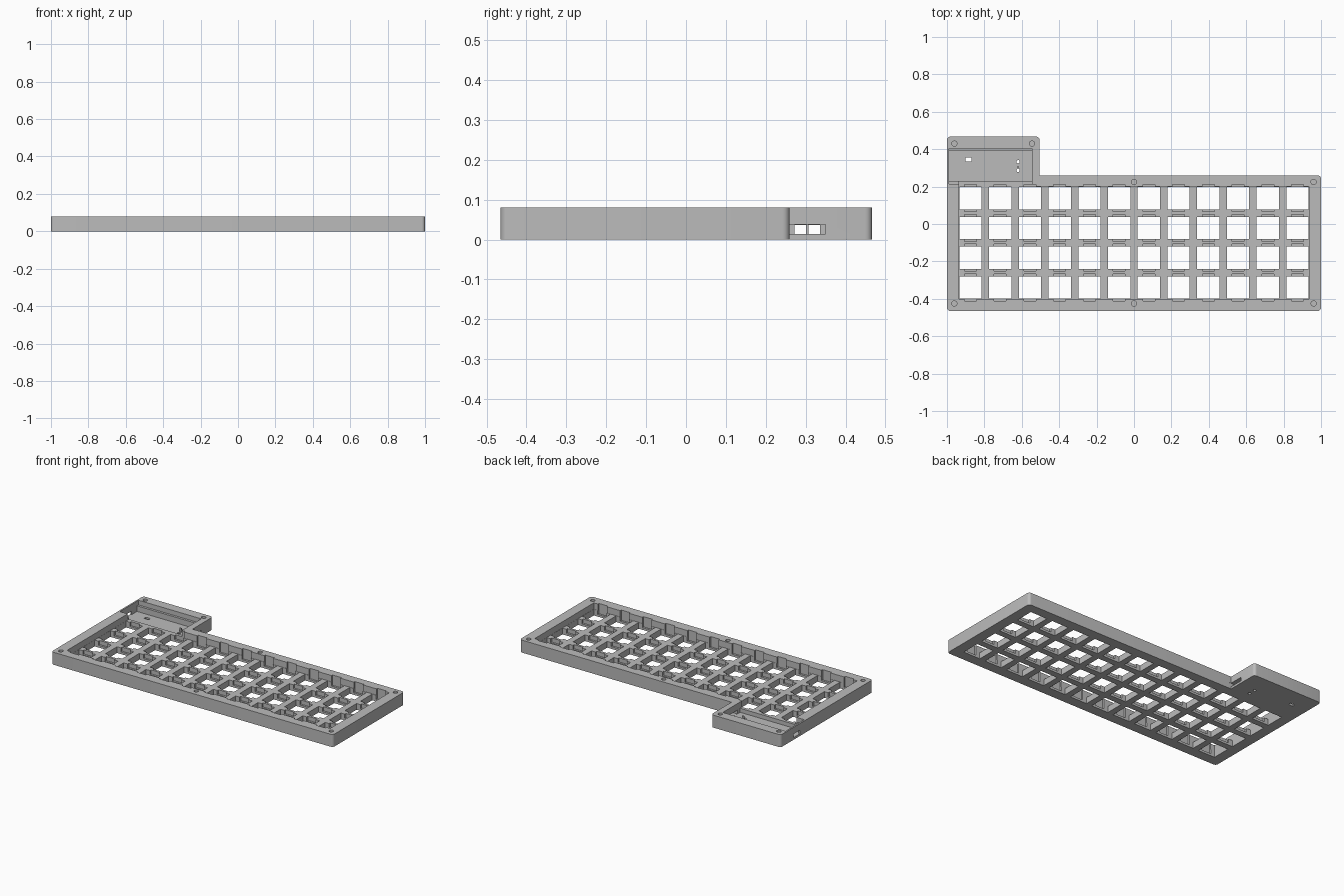
import bpy, bmesh, math
from mathutils import Matrix, Vector

cube = bpy.data.objects.get("Cube")
if cube:
    bpy.data.objects.remove(cube, do_unlink=True)

TOP = 0.08        # rim height
RIB = 0.04        # height of the ribs between the keys
PLATE = 0.014     # thin key plate
PITCH, KEY = 0.159, 0.119
COLS = [PITCH * (i - 5.5) for i in range(12)]
ROWS = [-0.339 + PITCH * j for j in range(4)]

grey = bpy.data.materials.new("plain grey")
grey.use_nodes = True
grey.diffuse_color = (0.5, 0.5, 0.5, 1)
grey.node_tree.nodes["Principled BSDF"].inputs["Base Color"].default_value = (0.5, 0.5, 0.5, 1)


def finish(name, bm):
    bmesh.ops.recalc_face_normals(bm, faces=bm.faces)
    mesh = bpy.data.meshes.new(name)
    bm.to_mesh(mesh)
    bm.free()
    mesh.materials.append(grey)
    obj = bpy.data.objects.new(name, mesh)
    bpy.context.collection.objects.link(obj)
    return obj


def box(bm, x0, x1, y0, y1, z0, z1):
    place = Matrix.Translation(((x0 + x1) / 2, (y0 + y1) / 2, (z0 + z1) / 2))
    bmesh.ops.create_cube(bm, size=1, matrix=place @ Matrix.Diagonal((x1 - x0, y1 - y0, z1 - z0, 1)))


def rod(bm, x, y, r, z0, z1):
    bmesh.ops.create_cone(bm, cap_ends=True, segments=20, radius1=r, radius2=r, depth=z1 - z0,
                          matrix=Matrix.Translation((x, y, (z0 + z1) / 2)))


def carve(target, bm):
    cutter = finish("cutter", bm)
    cutter.hide_render = True
    mod = target.modifiers.new("carve", 'BOOLEAN')
    mod.operation, mod.solver, mod.object = 'DIFFERENCE', 'EXACT', cutter
    bpy.context.view_layer.objects.active = target
    bpy.ops.object.modifier_apply(modifier=mod.name)
    bpy.data.objects.remove(cutter, do_unlink=True)


# Case body: L-shaped outline with rounded outer corners
outline = [(-1, -0.465), (1, -0.465), (1, 0.26), (-0.505, 0.26), (-0.505, 0.467), (-1, 0.467)]
bm = bmesh.new()
base = bm.faces.new([bm.verts.new((x, y, 0)) for x, y in outline])
side = bmesh.ops.extrude_face_region(bm, geom=[base])
bmesh.ops.translate(bm, vec=(0, 0, TOP), verts=[v for v in side["geom"] if isinstance(v, bmesh.types.BMVert)])
corner = Vector((-0.505, 0.26))
posts = [e for e in bm.edges if abs(e.verts[0].co.z - e.verts[1].co.z) > 0.01
         and (e.verts[0].co.xy - corner).length > 0.01]
bmesh.ops.bevel(bm, geom=posts, offset=0.018, segments=6, profile=0.5, affect='EDGES')
case = finish("keyboard_case", bm)

# Open tray above the ribs
bm = bmesh.new()
box(bm, -0.935, 0.935, -0.4, 0.2, RIB, 0.1)
carve(case, bm)

# Controller pocket, its opening to the tray and the stepped ledge behind it
for dims in [(-0.99, -0.545, 0.23, 0.39, PLATE, 0.1),
             (-0.935, -0.545, 0.19, 0.24, RIB, 0.1),
             (-0.99, -0.545, 0.215, 0.405, 0.05, 0.1)]:
    bm = bmesh.new()
    box(bm, *dims)
    carve(case, bm)

# Key openings
bm = bmesh.new()
for x in COLS:
    for y in ROWS:
        box(bm, x - KEY / 2, x + KEY / 2, y - KEY / 2, y + KEY / 2, -0.02, 0.06)
carve(case, bm)

# Clip notches at the front and back of every key opening
bm = bmesh.new()
for x in COLS:
    for y in ROWS:
        box(bm, x - 0.032, x + 0.032, y - 0.072, y + 0.072, PLATE, 0.1)
carve(case, bm)

# Blind screw holes
bm = bmesh.new()
for x, y in [(-0.96, 0.43), (-0.545, 0.43), (0, 0.225), (0.96, 0.225),
             (-0.96, -0.425), (0, -0.425), (0.96, -0.425)]:
    rod(bm, x, y, 0.014, 0.03, 0.1)
carve(case, bm)

# Side ports and small openings through the pocket floor
bm = bmesh.new()
box(bm, -0.56, -0.49, 0.258, 0.35, 0.0145, 0.038)
box(bm, -1.05, -0.97, 0.272, 0.336, 0.0145, 0.037)
box(bm, -0.902, -0.87, 0.335, 0.355, -0.02, 0.0142)
for y in (0.287, 0.333):
    rod(bm, -0.62, y, 0.009, -0.02, 0.03)
carve(case, bm)

# Thin divider in the pocket
bm = bmesh.new()
box(bm, -0.626, -0.614, 0.301, 0.307, PLATE - 0.002, 0.04)
finish("pocket_divider", bm)

# Smooth corners, crisp edges
bpy.ops.object.select_all(action='DESELECT')
case.select_set(True)
bpy.context.view_layer.objects.active = case
bpy.ops.object.shade_smooth_by_angle(angle=math.radians(30))
